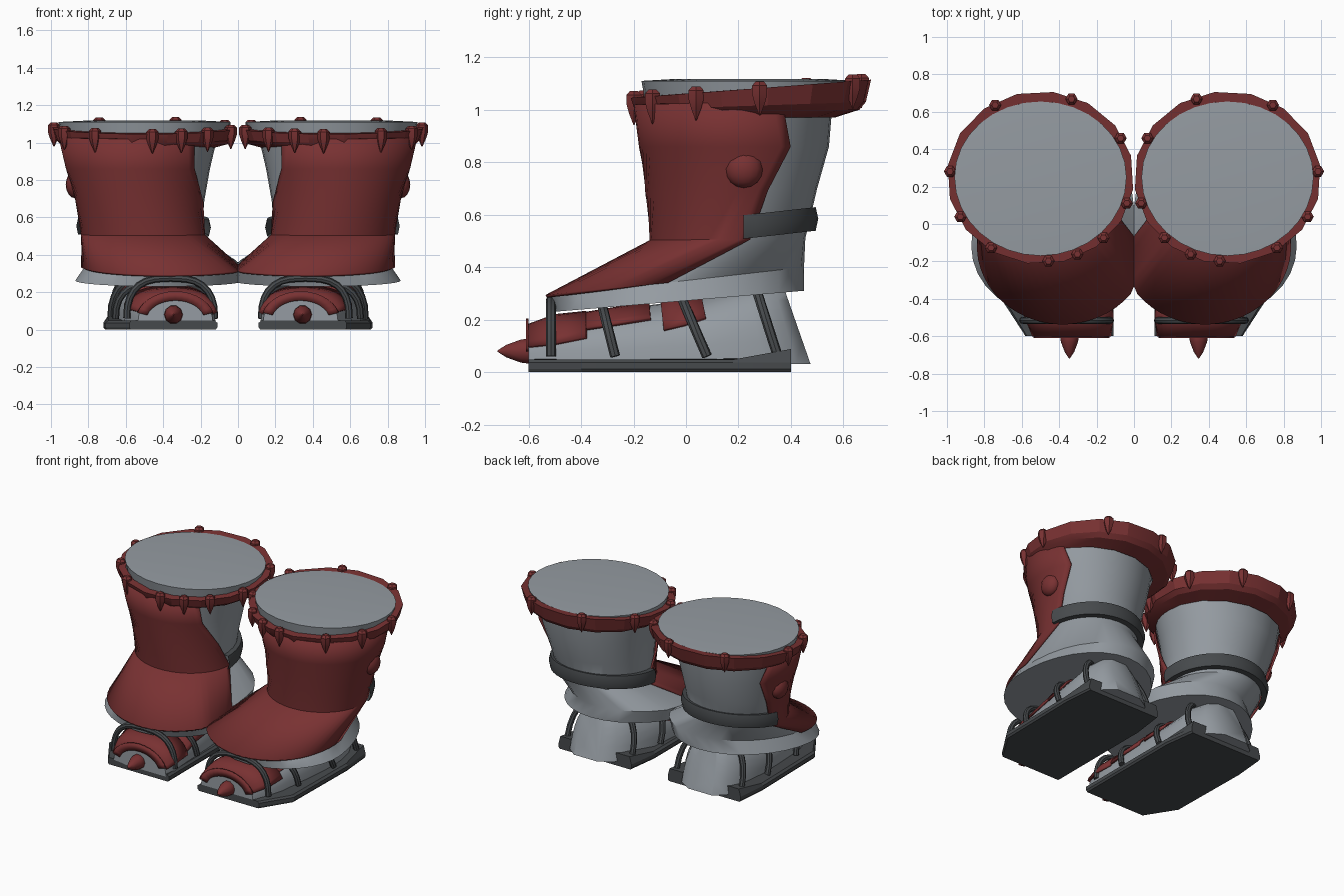
import bpy, bmesh, math
from mathutils import Vector, Matrix

if "Cube" in bpy.data.objects:
    bpy.data.objects.remove(bpy.data.objects["Cube"])


def colour(name, rgb):
    m = bpy.data.materials.new(name)
    m.diffuse_color = (*rgb, 1)
    m.use_nodes = True
    m.node_tree.nodes["Principled BSDF"].inputs["Base Color"].default_value = m.diffuse_color
    return m


GREY = colour("pale grey", (0.30, 0.33, 0.36))
RED = colour("dark red", (0.19, 0.031, 0.032))
DARK = colour("charcoal", (0.062, 0.068, 0.073))


def finish(name, bm, mat, smooth=35, thick=0):
    """Turn a bmesh into an object mirrored to make the pair."""
    bmesh.ops.recalc_face_normals(bm, faces=bm.faces)
    me = bpy.data.meshes.new(name)
    bm.to_mesh(me)
    bm.free()
    me.materials.append(mat)
    ob = bpy.data.objects.new(name, me)
    bpy.context.collection.objects.link(ob)
    bpy.ops.object.select_all(action='DESELECT')
    ob.select_set(True)
    bpy.context.view_layer.objects.active = ob
    if smooth:
        bpy.ops.object.shade_smooth_by_angle(angle=math.radians(smooth))
    if thick:
        s = ob.modifiers.new("thickness", 'SOLIDIFY')
        s.thickness = thick
        s.offset = 0
    mir = ob.modifiers.new("pair", 'MIRROR')
    mir.use_mirror_merge = False
    return ob


def loft(name, rows, mat, closed=True, caps=(False, False), **kw):
    bm = bmesh.new()
    vs = [[bm.verts.new(p) for p in r] for r in rows]
    n = len(rows[0])
    for a, b in zip(vs, vs[1:]):
        for i in range(n if closed else n - 1):
            j = (i + 1) % n
            bm.faces.new((a[i], a[j], b[j], b[i]))
    for use, r in zip(caps, (vs[0], vs[-1])):
        if use:
            bm.faces.new(r)
    return finish(name, bm, mat, **kw)


def ring_point(r, a, grow=0.0):
    """Point on an egg-shaped ring; angle 0 is the front, 90 the outer side."""
    xi, xo, yf, yb, cy, zf, zb = r
    a = math.radians(a)
    ry = (cy - yf if math.cos(a) > 0 else yb - cy) + grow
    x = (xi + xo) / 2 + math.sin(a) * ((xo - xi) / 2 + grow)
    y = cy - math.cos(a) * ry
    return Vector((max(x, 0.001), y, zf + (zb - zf) * (y - yf) / (yb - yf)))


def ring(r, n=32, start=0, end=360, grow=0.0):
    full = end - start >= 360
    return [ring_point(r, start + (end - start) * i / (n if full else n - 1), grow) for i in range(n)]


# Boot cross-sections: inner x, outer x, front y, back y, centre y, front z, back z
HEM = (-0.04, 0.87, -0.50, 0.45, -0.12, 0.23, 0.31)
FLARE = (-0.06, 0.82, -0.52, 0.45, -0.12, 0.29, 0.40)
ANKLE = (0.195, 0.82, -0.12, 0.455, 0.15, 0.50, 0.51)
CALF = (0.18, 0.85, -0.135, 0.50, 0.18, 0.68, 0.70)
KNEE = (0.15, 0.90, -0.16, 0.545, 0.19, 0.86, 0.86)
TOP = (0.11, 0.94, -0.18, 0.56, 0.19, 1.02, 1.04)

# Grey boot shaft with flared hem
loft("boot_shaft", [ring(r) for r in (HEM, FLARE, ANKLE, CALF, KNEE, TOP)], GREY, caps=(True, False))

# Red front guard, wrapping further round the outer side
guard = [(FLARE, -95, 95), (ANKLE, -92, 107), (CALF, -68, 113), (KNEE, -48, 124), (TOP, -42, 117)]
loft("front_guard", [ring(r, 28, s, e, 0.014) for r, s, e in guard], RED, closed=False, thick=0.012)

# Red cuff: faceted tilted band
CUFF = (0.0, 1.0, -0.215, 0.71, 0.25, 1.045, 1.115)
LOW = (0.05, 0.955, -0.19, 0.665, 0.25, 0.985, 1.0)
MID = (0.02, 0.98, -0.20, 0.69, 0.25, 1.0, 1.03)
IN_TOP = (0.045, 0.955, -0.165, 0.655, 0.25, 1.05, 1.11)
IN_LOW = (0.12, 0.93, -0.16, 0.57, 0.2, 0.975, 0.97)
loft("cuff", [ring(r, 16, 8, 368) for r in (IN_LOW, LOW, MID, CUFF, IN_TOP)], RED, smooth=20)

# Grey filling on top, slightly domed
PAD = (0.04, 0.96, -0.17, 0.655, 0.25, 1.11, 1.11)
PAD_LOW = (0.055, 0.945, -0.155, 0.645, 0.25, 1.03, 1.06)
PAD_IN = (0.18, 0.82, -0.05, 0.53, 0.25, 1.117, 1.117)
loft("top_pad", [ring(r) for r in (PAD_LOW, PAD, PAD_IN)], GREY, caps=(False, True))


# Teardrop spikes hanging on the cuff
def revolve(bm, origin, axis, profile, n=8):
    rot = axis.to_track_quat('Z', 'Y').to_matrix()
    prev = None
    for r, h in profile:
        cur = [bm.verts.new(origin + rot @ Vector((r * math.cos(t), r * math.sin(t), h)))
               for t in (2 * math.pi * i / n for i in range(n))]
        if prev:
            for i in range(n):
                bm.faces.new((prev[i], prev[(i + 1) % n], cur[(i + 1) % n], cur[i]))
        else:
            bm.faces.new(cur)
        prev = cur
    bm.faces.new(prev)


bm = bmesh.new()
for a in (-160, -118, -72, -44, -24, -5, 33, 62, 94, 150):
    p = ring_point(CUFF, a, -0.015)
    revolve(bm, p, Vector((0, 0, -1)), [(0.018, -0.025), (0.033, -0.01), (0.033, 0.025), (0.022, 0.06), (0.002, 0.105)], 6)
finish("cuff_spikes", bm, RED, smooth=30)

# Round studs on the outer side of the guard
bm = bmesh.new()
for p, r, seg in (((0.87, 0.22, 0.775), 0.073, 16), ((0.815, 0.14, 0.545), 0.038, 6)):
    bmesh.ops.create_uvsphere(bm, u_segments=seg, v_segments=max(4, seg // 2), radius=r,
                              matrix=Matrix.Translation(p) @ Matrix.Diagonal((0.7, 1, 1, 1)))
finish("side_studs", bm, RED)

# Dark strap around the back of the shaft
rows = []
for g, dz in ((0.0, 0.0), (0.035, 0.0), (0.045, 0.045), (0.035, 0.09), (0.0, 0.09)):
    S = (0.19, 0.825, -0.12, 0.46, 0.16, 0.47 + dz, 0.535 + dz)
    rows.append(ring(S, 22, 100, 278, g))
loft("back_strap", rows, DARK, closed=False)

# Flat dark sole, rising at the heel
outline = [(0.11, -0.6), (0.58, -0.6), (0.71, -0.40), (0.72, 0.18), (0.70, 0.40), (0.14, 0.40), (0.11, 0.18)]
rows = [[(0.415 + (x - 0.415) * k, y, z if z < 0.04 or y < 0.3 else z + 0.04) for x, y in outline]
        for k, z in ((0.97, 0.0), (1, 0.012), (1, 0.036), (0.95, 0.048))]
loft("sole", rows, DARK, caps=(True, True), smooth=20)

# Foot sections along y: y at floor, lean, centre x, half width, height
FOOT = [(-0.6, 0, 0.335, 0.20, 0.165), (-0.52, 0, 0.345, 0.225, 0.20), (-0.38, 0, 0.37, 0.24, 0.215),
        (-0.12, -0.02, 0.39, 0.25, 0.255), (0.10, -0.05, 0.41, 0.25, 0.28), (0.30, -0.07, 0.42, 0.23, 0.33),
        (0.42, -0.09, 0.43, 0.17, 0.345), (0.475, -0.11, 0.44, 0.09, 0.345)]


def foot_section(y, grow=0.0, a0=0, a1=180, n=17):
    """Arch over the foot at floor position y; angle 0 is the outer side."""
    for p, q in zip(FOOT, FOOT[1:]):
        if y <= q[0]:
            break
    t = (y - p[0]) / (q[0] - p[0])
    _, lean, cx, w, h = [u + (v - u) * t for u, v in zip(p, q)]
    pts = []
    for i in range(n):
        a = math.radians(a0 + (a1 - a0) * i / (n - 1))
        c, s = math.cos(a), math.sin(a) ** 0.75 if 0 < math.sin(a) else 0
        c = math.copysign(abs(c) ** 0.75, c)
        pts.append(Vector((cx + c * (w + grow), y + lean * s, 0.03 + s * (h - 0.03 + grow))))
    return pts


loft("foot", [foot_section(f[0]) for f in FOOT], GREY, caps=(True, True))


# Red plates over the toe and instep
def plate(name, spans, grow):
    loft(name, [foot_section(y, grow, a, b) for y, a, b in spans], RED, closed=False, thick=0.014)


plate("toe_plate", [(-0.6, 20, 165), (-0.5, 18, 165), (-0.38, 24, 165)], 0.012)
plate("instep_plate", [(-0.38, 38, 160), (-0.25, 40, 155), (-0.12, 42, 155)], 0.008)
plate("ankle_plate", [(-0.07, 26, 154), (0.02, 30, 150), (0.11, 36, 144)], 0.010)

# Red arch on the toe front, and toe spike
rows = [[(0.335 + math.cos(t) * w, -0.605, 0.05 + math.sin(t) * h)
         for t in (math.radians(15 + 150 * i / 14) for i in range(15))] for w, h in ((0.21, 0.155), (0.155, 0.105))]
loft("toe_arch", rows, RED, closed=False, thick=0.009)
bm = bmesh.new()
revolve(bm, Vector((0.345, -0.57, 0.08)), Vector((0, -1, 0)),
        [(0.04, 0), (0.05, 0.03), (0.046, 0.06), (0.025, 0.115), (0.003, 0.148)], 10)
finish("toe_spike", bm, RED)


# Dark hoops strapped over the foot
def hoop(name, y_low, y_top, cx, w, top, r=0.019):
    pts = []
    for i in range(15):
        a = math.pi * i / 14
        c, s = math.copysign(abs(math.cos(a)) ** 0.7, math.cos(a)), abs(math.sin(a)) ** 0.8
        pts.append(Vector((cx + c * w, y_low + (y_top - y_low) * s, 0.06 + (top - 0.06) * s)))
    rows = []
    for i, p in enumerate(pts):
        d = (pts[min(i + 1, 14)] - pts[max(i - 1, 0)]).normalized()
        side = d.cross(Vector((0, 1, 0))).normalized()
        fwd = side.cross(d)
        rows.append([p + r * (side * math.cos(t) + fwd * math.sin(t))
                     for t in (2 * math.pi * k / 8 for k in range(8))])
    loft(name, rows, DARK, caps=(True, True))


hoop("toe_hoop", -0.515, -0.515, 0.36, 0.235, 0.275)
hoop("instep_hoop", -0.27, -0.32, 0.39, 0.265, 0.255)
hoop("ankle_hoop", 0.08, -0.02, 0.41, 0.27, 0.29)
hoop("heel_hoop", 0.35, 0.26, 0.42, 0.25, 0.34)
